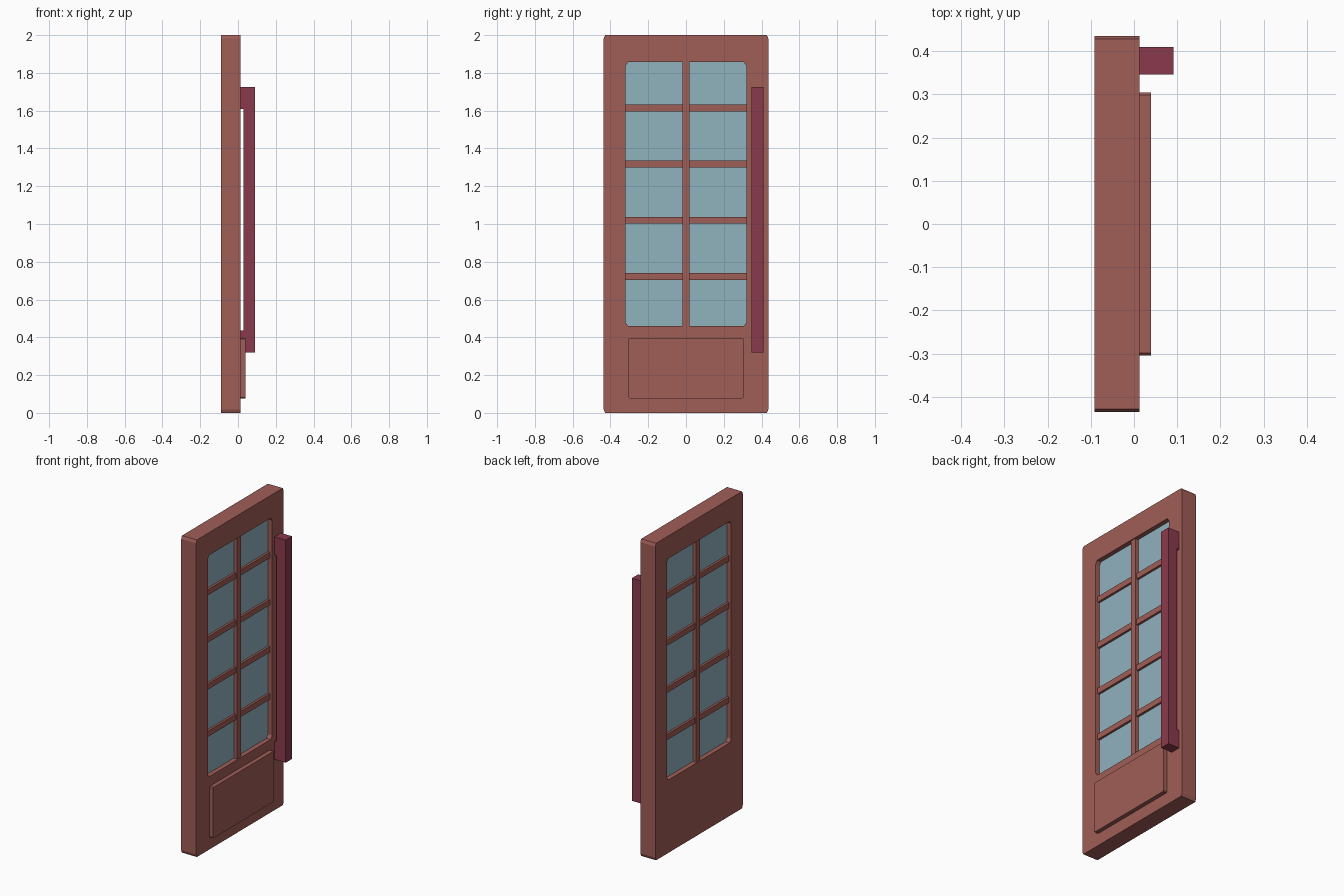
import bpy, bmesh

if "Cube" in bpy.data.objects:
    bpy.data.objects.remove(bpy.data.objects["Cube"])

def material(name, rgb):
    m = bpy.data.materials.new(name)
    m.diffuse_color = (*rgb, 1)
    m.use_nodes = True
    m.node_tree.nodes["Principled BSDF"].inputs["Base Color"].default_value = m.diffuse_color
    return m

WOOD = material("red_brown_wood", (0.35, 0.11, 0.095))
GLASS = material("pale_blue_glass", (0.28, 0.445, 0.515))
METAL = material("dark_crimson", (0.254, 0.042, 0.072))

def finish(name, bm, mat):
    bmesh.ops.recalc_face_normals(bm, faces=bm.faces)
    me = bpy.data.meshes.new(name)
    bm.to_mesh(me)
    bm.free()
    me.materials.append(mat)
    ob = bpy.data.objects.new(name, me)
    bpy.context.collection.objects.link(ob)
    return ob

def octagon(y0, y1, z0, z1, cy, cz):
    # rectangle in the YZ plane with clipped corners
    return [(y0 + cy, z0), (y1 - cy, z0), (y1, z0 + cz), (y1, z1 - cz),
            (y1 - cy, z1), (y0 + cy, z1), (y0, z1 - cz), (y0, z0 + cz)]

def prism(name, pts, x0, x1, mat):
    # extrude a YZ outline along X
    bm = bmesh.new()
    f = bm.faces.new([bm.verts.new((x0, y, z)) for y, z in pts])
    ext = bmesh.ops.extrude_face_region(bm, geom=[f])
    vs = [v for v in ext["geom"] if isinstance(v, bmesh.types.BMVert)]
    bmesh.ops.translate(bm, verts=vs, vec=(x1 - x0, 0, 0))
    return finish(name, bm, mat)

def box(name, x0, x1, y0, y1, z0, z1, mat):
    return prism(name, [(y0, z0), (y1, z0), (y1, z1), (y0, z1)], x0, x1, mat)

BACK, FRONT = -0.091, 0.013

# door frame with a window opening
outer = octagon(-0.436, 0.436, 0, 2, 0.008, 0.018)
inner = octagon(-0.32, 0.32, 0.46, 1.857, 0.013, 0.02)
bm = bmesh.new()
rings = [[bm.verts.new((x, y, z)) for y, z in loop]
         for loop, x in ((outer, BACK), (outer, FRONT), (inner, FRONT), (inner, BACK))]
for k in range(4):
    a, b = rings[k], rings[(k + 1) % 4]
    for i in range(8):
        j = (i + 1) % 8
        bm.faces.new((a[i], a[j], b[j], b[i]))
finish("door_frame", bm, WOOD)

# glass pane, recessed on both sides
prism("glass_pane", inner, -0.062, -0.016, GLASS)

# glazing bars
box("vertical_bar", -0.084, 0.006, -0.019, 0.019, 0.46, 1.857, WOOD)
for i in range(4):
    z = 0.722 + i * 0.2975
    for side, y0, y1 in (("left", -0.32, -0.019), ("right", 0.019, 0.32)):
        box(f"horizontal_bar_{side}_{i + 1}", -0.076, -0.002, y0, y1,
            z - 0.018, z + 0.018, WOOD)

# raised lower panel
prism("lower_panel", octagon(-0.304, 0.304, 0.077, 0.397, 0.005, 0.005),
      FRONT, 0.039, WOOD)

# pull handle: bar with a stand-off at each end, one C-shaped XZ profile
profile = [(FRONT, 0.32), (0.091, 0.32), (0.091, 1.724), (FRONT, 1.724),
           (FRONT, 1.61), (0.028, 1.61), (0.028, 0.435), (FRONT, 0.435)]
bm = bmesh.new()
f = bm.faces.new([bm.verts.new((x, 0.346, z)) for x, z in profile])
ext = bmesh.ops.extrude_face_region(bm, geom=[f])
bmesh.ops.translate(bm, vec=(0, 0.064, 0),
                    verts=[v for v in ext["geom"] if isinstance(v, bmesh.types.BMVert)])
finish("pull_handle", bm, METAL)
